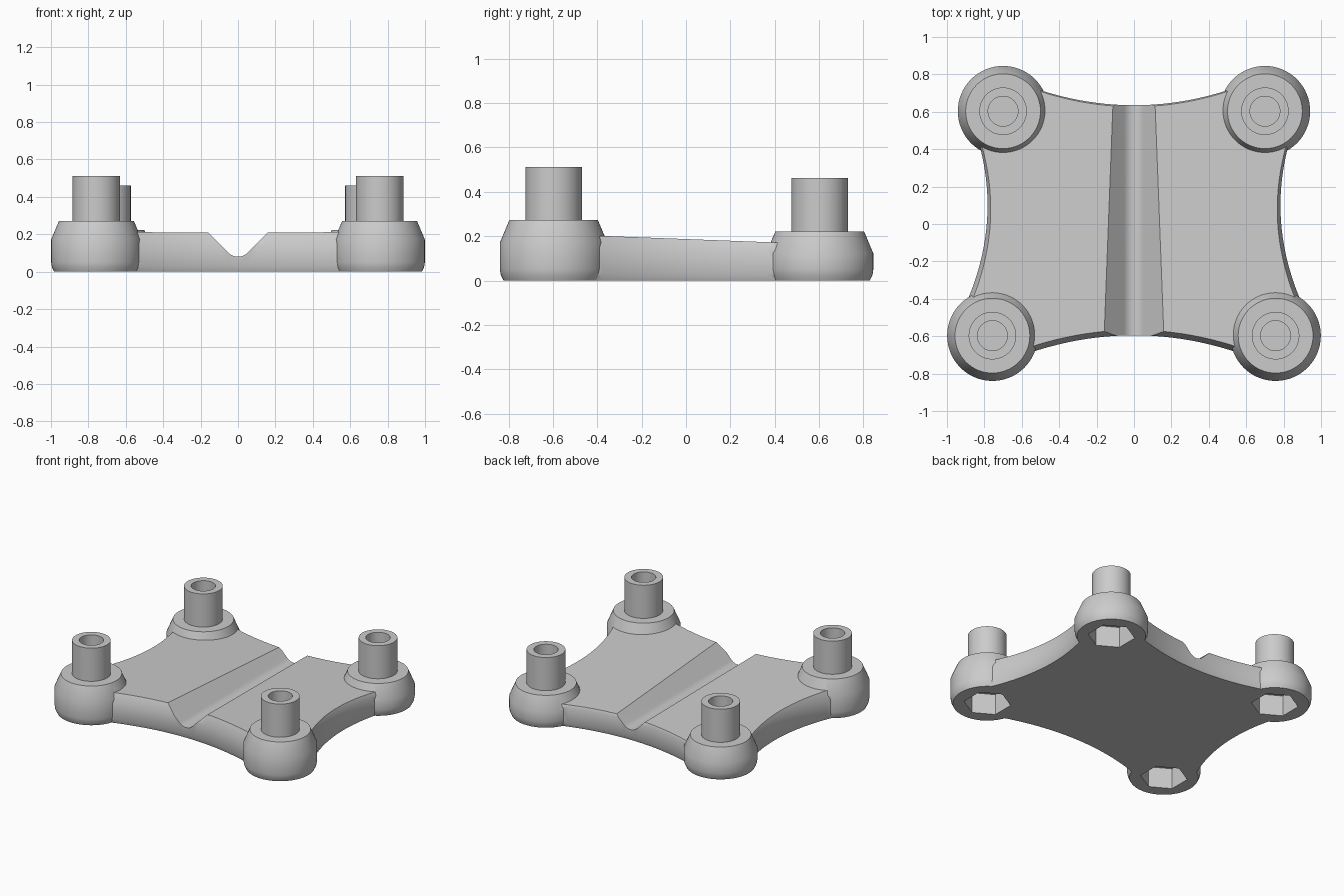
import bpy, bmesh, math
from mathutils import Vector

cube = bpy.data.objects.get("Cube")
if cube:
    bpy.data.objects.remove(cube, do_unlink=True)

grey = bpy.data.materials.new("light grey plastic")
grey.use_nodes = True
colour = (0.6, 0.6, 0.6, 1)
grey.diffuse_color = colour
grey.node_tree.nodes["Principled BSDF"].inputs["Base Color"].default_value = colour


def add_object(name, bm):
    bmesh.ops.recalc_face_normals(bm, faces=bm.faces)
    mesh = bpy.data.meshes.new(name)
    bm.to_mesh(mesh)
    bm.free()
    mesh.materials.append(grey)
    ob = bpy.data.objects.new(name, mesh)
    bpy.context.collection.objects.link(ob)
    return ob


def loft(bm, rings):
    """Skin a stack of matching closed rings and cap both ends."""
    loops = [[bm.verts.new(p) for p in ring] for ring in rings]
    n = len(loops[0])
    for a, b in zip(loops, loops[1:]):
        for i in range(n):
            j = (i + 1) % n
            bm.faces.new((a[i], a[j], b[j], b[i]))
    bm.faces.new(loops[0][::-1])
    bm.faces.new(loops[-1])


def turned(name, x, y, profile, sides, start=0.0):
    """Round or polygonal solid from (radius, height) pairs."""
    bm = bmesh.new()
    angles = [start + math.tau * i / sides for i in range(sides)]
    loft(bm, [[(x + r * math.cos(a), y + r * math.sin(a), z) for a in angles]
              for r, z in profile])
    return add_object(name, bm)


def outline(inset, z, steps=24):
    """Four-sided plate outline with inward curved sides."""
    def span(a, b):
        return [a + (b - a) * i / steps for i in range(steps + 1)]

    def side(y):
        return 0.783 - inset + (y - 0.1) ** 2 / 2.4
    pts = [(x, -0.595 + inset - 0.30 * x * x) for x in span(-0.62, 0.62)]
    pts += [(side(y), y) for y in span(-0.45, 0.48)]
    pts += [(x, 0.635 - inset + 0.32 * x * x) for x in span(0.6, -0.6)]
    pts += [(-side(y), y) for y in span(0.48, -0.45)]
    return [(x, y, z) for x, y in pts]


def combine(target, tool, operation):
    mod = target.modifiers.new(tool.name, 'BOOLEAN')
    mod.operation = operation
    mod.solver = 'EXACT'
    mod.object = tool
    bpy.context.view_layer.objects.active = target
    bpy.ops.object.modifier_apply(modifier=mod.name)
    bpy.data.objects.remove(tool, do_unlink=True)


# Plate with tapered edges, trimmed to a top that slopes down to the back
bm = bmesh.new()
loft(bm, [outline(0.012, 0), outline(0, 0.03), outline(0, 0.145), outline(0.055, 0.27)])
cut = bmesh.ops.bisect_plane(
    bm, geom=bm.verts[:] + bm.edges[:] + bm.faces[:],
    plane_co=Vector((0, 0, 0.187)), plane_no=Vector((0, 0.038, 1)).normalized(),
    clear_outer=True)
rim = [e for e in bm.edges if e.is_boundary]
bmesh.ops.contextual_create(bm, geom=rim)
base = add_object("mounting_base", bm)

# Level V groove with a rounded bottom
bm = bmesh.new()
r = 0.072
centre = 0.05 + r * math.sqrt(2)
section = [(-0.35, 0.40)]
for i in range(13):
    a = math.radians(-135 + 90 * i / 12)
    section.append((r * math.cos(a), centre + r * math.sin(a)))
section.append((0.35, 0.40))
loft(bm, [[(x, y, z) for x, z in section] for y in (-1, 1)])
combine(base, add_object("groove_cutter", bm), 'DIFFERENCE')

# Corner feet with hollow posts above and hexagonal nut pockets below
cutters = []
for label, cx, cy, top, post in (("front", 0.757, -0.597, 0.272, 0.512),
                                 ("back", 0.70, 0.603, 0.222, 0.462)):
    for hand, s in (("left", 1), ("right", -1)):
        x = s * cx
        foot = turned(f"{label}_{hand}_foot", x, cy,
                      [(0.226, 0), (0.238, 0.025), (0.242, 0.05), (0.242, top - 0.1),
                       (0.2, top), (0.127, top), (0.127, post)], 64)
        combine(base, foot, 'UNION')
        cutters.append(turned("nut_pocket_cutter", x, cy,
                              [(0.155, -0.1), (0.155, 0.15)], 6, math.pi / 2))
        cutters.append(turned("bore_cutter", x, cy,
                              [(0.08, 0.17), (0.08, 0.7)], 48))
for tool in cutters:
    combine(base, tool, 'DIFFERENCE')

# Smooth rounded walls, crisp edges
bpy.ops.object.select_all(action='DESELECT')
base.select_set(True)
bpy.context.view_layer.objects.active = base
bpy.ops.object.shade_smooth_by_angle(angle=math.radians(30))
